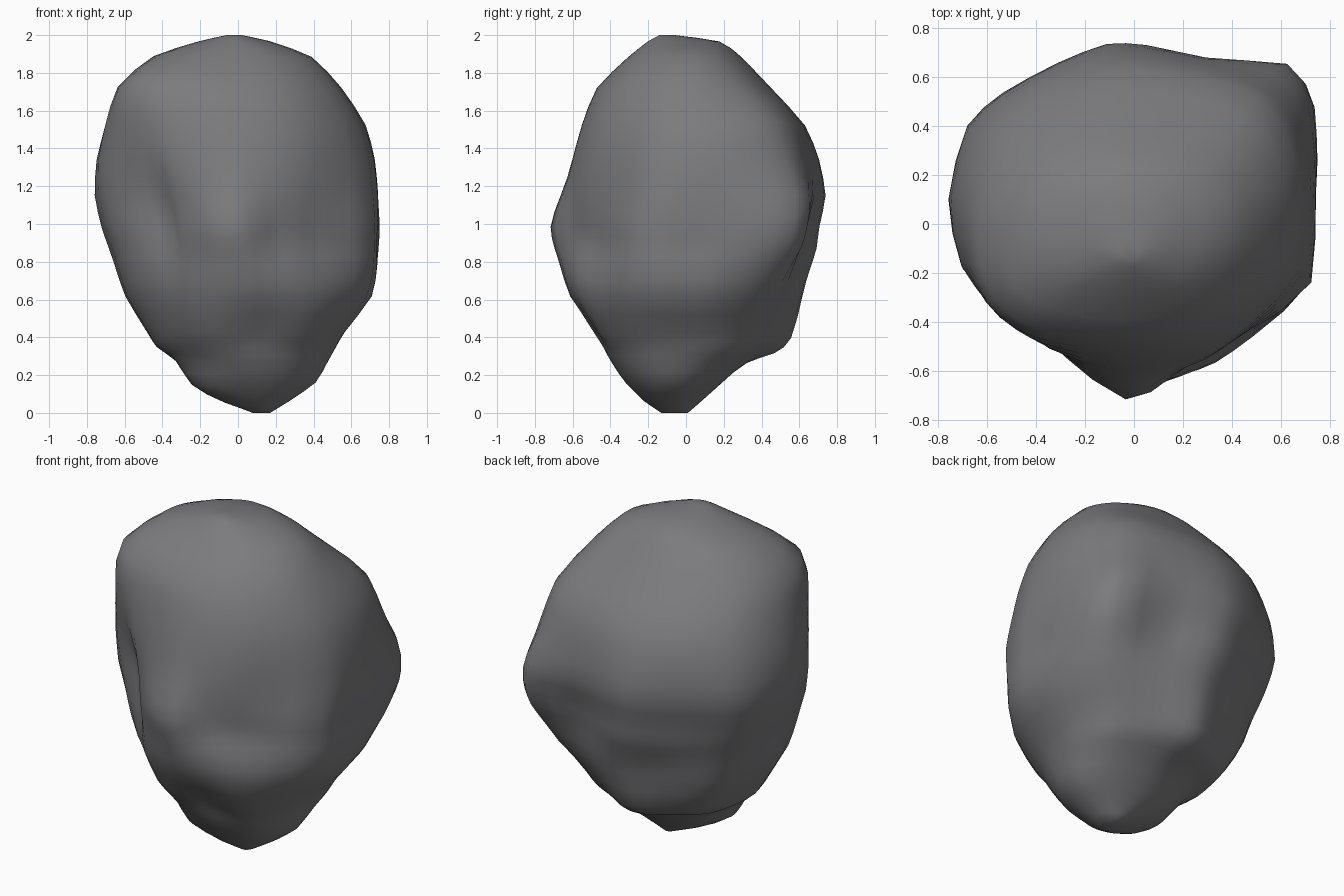
import bpy, bmesh, math
from mathutils import Vector

default = bpy.data.objects.get("Cube")
if default:
    bpy.data.objects.remove(default, do_unlink=True)

# Widest outline of the rock, counter-clockwise in x and y
OUTLINE = [(.76, .1), (.76, .27), (.74, .5), (.64, .67), (.3, .68), (.05, .74),
           (-.1, .75), (-.3, .66), (-.54, .53), (-.69, .41), (-.77, .07),
           (-.7, -.24), (-.54, -.38), (-.38, -.45), (-.33, -.57), (-.04, -.72),
           (.15, -.67), (.3, -.62), (.45, -.5), (.76, -.26)]

# Height, x range and y range of each layer
LAYERS = [(0, .08, .17, -.13, .01), (.06, -.07, .27, -.22, .08),
          (.16, -.25, .42, -.31, .19), (.28, -.33, .48, -.38, .31),
          (.35, -.44, .52, -.43, .42), (.42, -.48, .56, -.51, .48),
          (.62, -.61, .73, -.64, .61), (.78, -.66, .76, -.69, .67),
          (.87, -.69, .76, -.71, .7), (.98, -.73, .76, -.72, .71),
          (1.15, -.77, .75, -.68, .75), (1.34, -.76, .73, -.62, .71),
          (1.52, -.71, .68, -.56, .64), (1.72, -.64, .55, -.48, .45),
          (1.89, -.45, .4, -.3, .29), (1.97, -.2, .17, -.2, .19),
          (2, -.06, .02, -.14, -.06)]

# Local swellings and hollows: centre, radius, push outward
LUMPS = [((-.03, -.7, 1.0), .17, .06), ((.24, -.62, .95), .15, -.05),
         ((.45, -.52, .88), .15, -.05), ((.1, -.52, .43), .15, -.05),
         ((0, -.42, .31), .18, .03), ((.35, .68, .86), .18, -.06),
         ((.76, 0, .87), .18, -.03), ((-.45, -.48, 1.05), .2, -.03),
         ((-.5, -.35, 1.7), .25, .08), ((.5, .45, 1.6), .28, .07),
         ((.64, .66, .98), .2, .04), ((-.38, .4, .45), .2, .07),
         ((0, .48, .42), .17, .09), ((-.2, .56, .63), .14, -.04),
         ((.35, -.35, .35), .2, .03), ((.4, .3, .3), .2, .03),
         ((-.44, -.36, .58), .2, -.03), ((-.2, -.2, .12), .16, .03)]


def halve(rows):
    """Insert a midpoint after each row."""
    result = []
    for a, b in zip(rows, rows[1:]):
        result += [a, tuple((p + q) / 2 for p, q in zip(a, b))]
    return result + [rows[-1]]


def ring_point(corner, layer):
    """Blend the outline with a round section and fit it to the layer."""
    z, left, right, front, back = layer
    u, v = corner[0] / .765, corner[1] / .75
    angle = math.atan2(v, u)
    keep = math.exp(-((z - 1.0) / .35) ** 2)
    u = u * keep + math.cos(angle) * (1 - keep)
    v = v * keep + math.sin(angle) * (1 - keep)
    return Vector(((left + right) / 2 + u * (right - left) / 2,
                   (front + back) / 2 + v * (back - front) / 2, z))


def push(point):
    """Apply the swellings and hollows."""
    outward = Vector((point.x, point.y, (point.z - 1) * .4)).normalized()
    amount = sum(h * math.exp(-(((point - Vector(c)).length / r) ** 2))
                 for c, r, h in LUMPS)
    return point + outward * amount


# Rock body lofted from stacked rings
bm = bmesh.new()
outline = halve(OUTLINE + OUTLINE[:1])[:-1]
rings = [[bm.verts.new(push(ring_point(c, layer))) for c in outline]
         for layer in halve(LAYERS)]
for low, high in zip(rings, rings[1:]):
    for i in range(len(outline)):
        j = (i + 1) % len(outline)
        bm.faces.new((low[i], low[j], high[j], high[i]))
bm.faces.new(reversed(rings[0]))
bm.faces.new(rings[-1])
for _ in range(2):
    bmesh.ops.smooth_vert(bm, verts=[v for r in rings[1:-1] for v in r], factor=.35,
                          use_axis_x=True, use_axis_y=True, use_axis_z=True)
bmesh.ops.recalc_face_normals(bm, faces=bm.faces)
for face in bm.faces:
    face.smooth = True
mesh = bpy.data.meshes.new("rock")
bm.to_mesh(mesh)
bm.free()
rock = bpy.data.objects.new("rock", mesh)
bpy.context.collection.objects.link(rock)

# Dark grey stone
stone = bpy.data.materials.new("dark grey stone")
stone.use_nodes = True
colour = (.2, .2, .21, 1)
stone.diffuse_color = colour
stone.node_tree.nodes["Principled BSDF"].inputs["Base Color"].default_value = colour
mesh.materials.append(stone)
